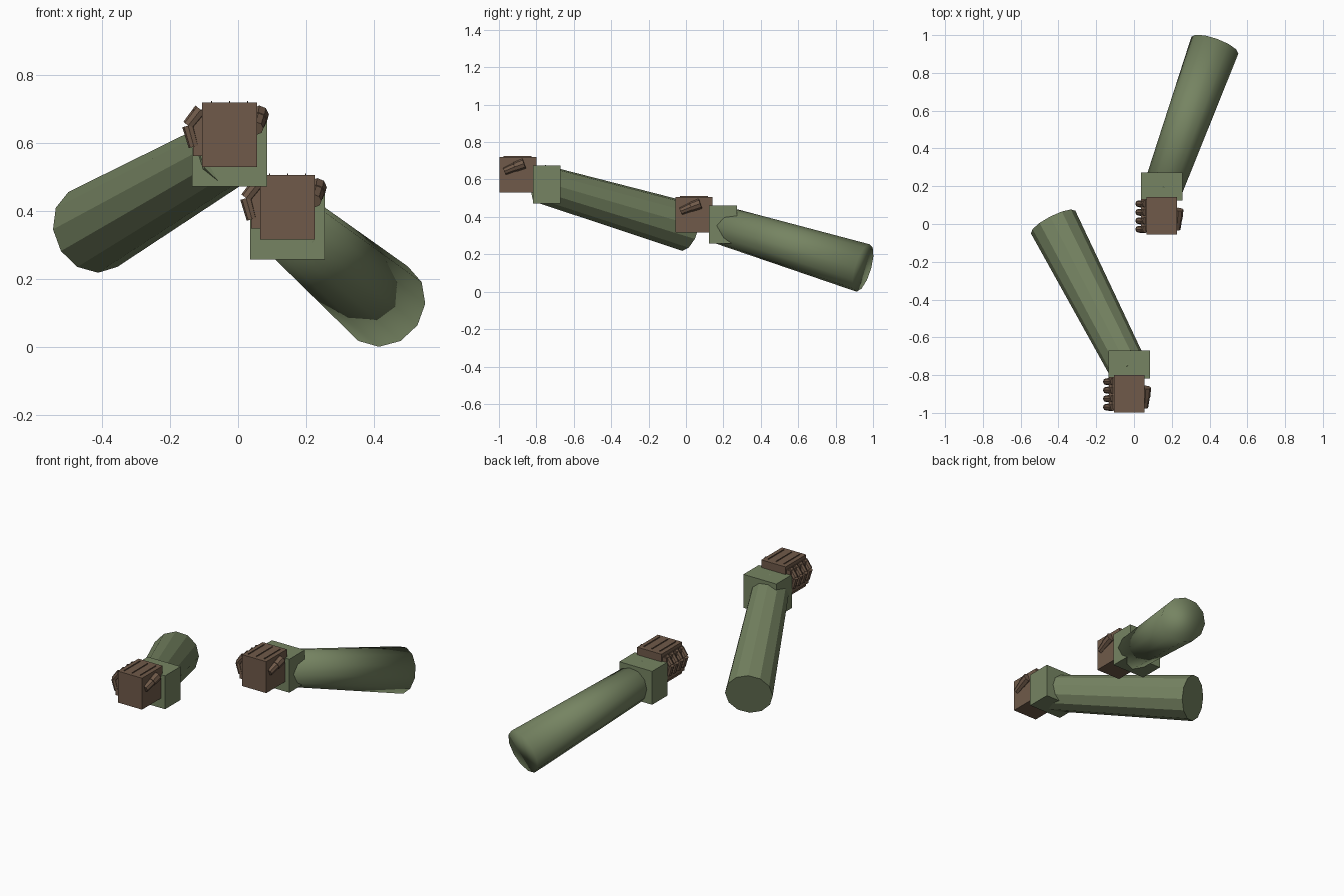
import bpy
import bmesh
from mathutils import Vector, Matrix

default = bpy.data.objects.get("Cube")
if default:
    bpy.data.objects.remove(default)


def material(name, rgb):
    m = bpy.data.materials.new(name)
    m.use_nodes = True
    m.diffuse_color = (*rgb, 1)
    m.node_tree.nodes["Principled BSDF"].inputs["Base Color"].default_value = (*rgb, 1)
    return m


SLEEVE = material("sleeve_green", (0.181, 0.231, 0.122))
GLOVE = material("glove_brown", (0.162, 0.102, 0.067))


def finish(name, bm, mat, smooth=False):
    mesh = bpy.data.meshes.new(name)
    bm.to_mesh(mesh)
    bm.free()
    for p in mesh.polygons:
        p.use_smooth = smooth
    mesh.materials.append(mat)
    obj = bpy.data.objects.new(name, mesh)
    bpy.context.collection.objects.link(obj)
    return obj


def box(name, low, high, mat):
    low, high = Vector(low), Vector(high)
    bm = bmesh.new()
    bmesh.ops.create_cube(bm, size=1)
    bmesh.ops.scale(bm, vec=high - low, verts=bm.verts)
    bmesh.ops.translate(bm, vec=(low + high) / 2, verts=bm.verts)
    return finish(name, bm, mat)


def tube(name, start, end, r1, r2, sides, mat, smooth=False):
    start, end = Vector(start), Vector(end)
    axis = end - start
    turn = axis.to_track_quat('Z', 'Y').to_matrix().to_4x4()
    bm = bmesh.new()
    bmesh.ops.create_cone(bm, cap_ends=True, segments=sides, radius1=r1, radius2=r2,
                          depth=axis.length,
                          matrix=Matrix.Translation((start + end) / 2) @ turn)
    return finish(name, bm, mat, smooth)


def arm(side, origin, elbow, smooth):
    o = Vector(origin)

    def at(x, y, z):
        return o + Vector((x, y, z))

    # Sleeve: tapered forearm running into a square cuff
    tube(side + "_forearm", o, elbow, 0.103, 0.132, 12, SLEEVE, smooth)
    box(side + "_cuff", at(-0.11, -0.043, -0.105), at(0.11, 0.105, 0.097), SLEEVE)

    # Fist with a slab where the fingers start
    box(side + "_fist", at(-0.081, -0.222, -0.047), at(0.081, -0.025, 0.143), GLOVE)
    box(side + "_palm", at(-0.108, -0.205, -0.015), at(-0.08, -0.035, 0.122), GLOVE)

    # Four curled fingers, two segments each
    for i in range(4):
        y = -0.06 - 0.045 * i
        knuckle, joint, tip = at(-0.085, y, 0.122), at(-0.122, y, 0.075), at(-0.105, y, 0.013)
        tube(f"{side}_finger_{i + 1}_upper", knuckle, joint, 0.02, 0.018, 8, GLOVE)
        tube(f"{side}_finger_{i + 1}_lower", joint, tip, 0.018, 0.016, 8, GLOVE)

    # Slanted thumb on the outer face
    tube(side + "_thumb_base", at(0.088, -0.09, 0.108), at(0.085, -0.14, 0.09),
         0.028, 0.026, 8, GLOVE)
    tube(side + "_thumb_tip", at(0.085, -0.14, 0.09), at(0.08, -0.195, 0.067),
         0.024, 0.02, 8, GLOVE)

    # Thin seams on the back of the hand
    for i in (-1, 0, 1):
        x = 0.053 * i
        box(f"{side}_seam_{i + 2}", at(x - 0.002, -0.2, 0.14), at(x + 0.002, -0.05, 0.148), GLOVE)


arm("right", (-0.025, -0.775, 0.577), (-0.428, 0.01, 0.346), False)
arm("left", (0.146, 0.167, 0.363), (0.428, 0.946, 0.127), True)
